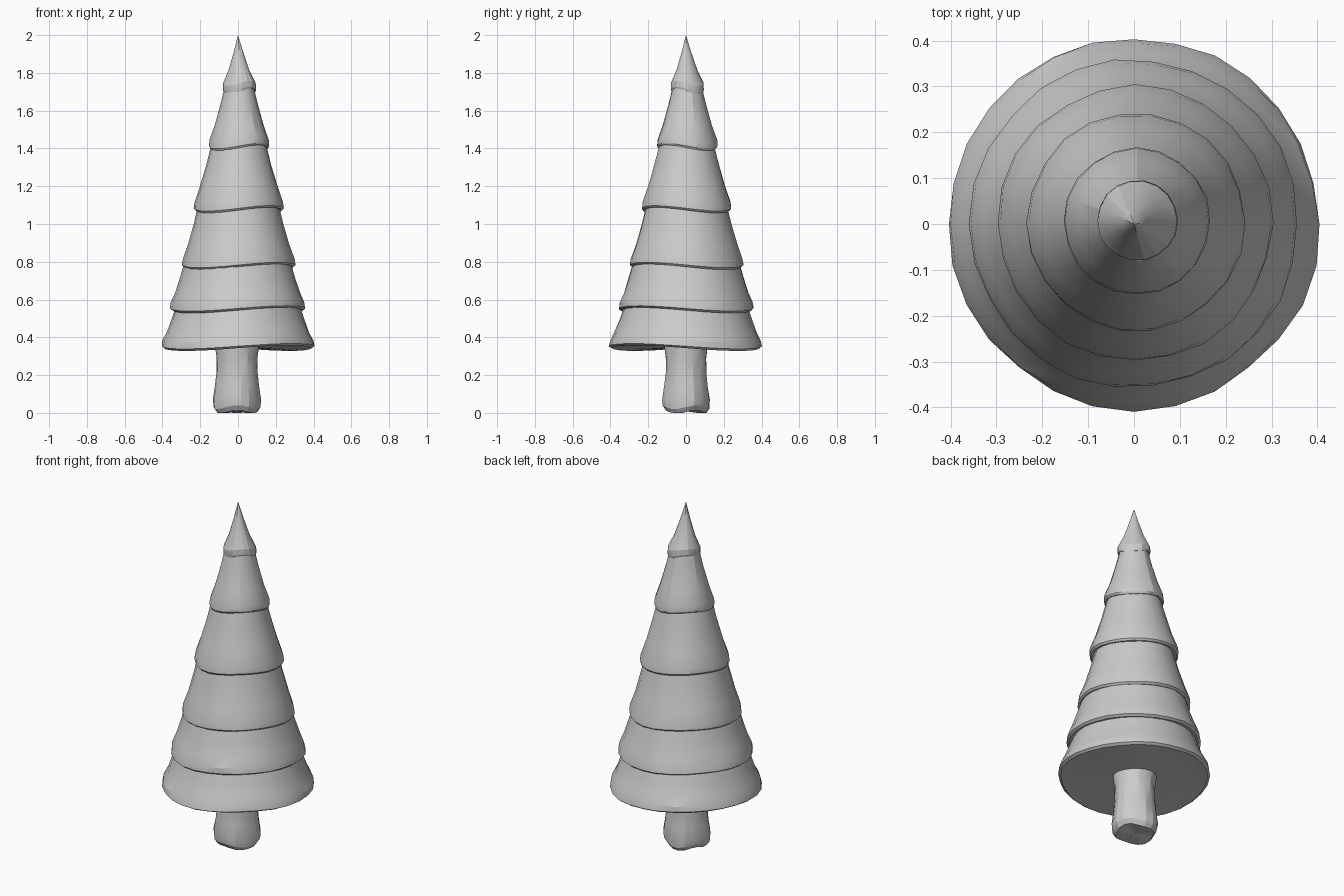
import bpy, bmesh, math, random

random.seed(4)
cube = bpy.data.objects.get("Cube")
if cube:
    bpy.data.objects.remove(cube, do_unlink=True)

# One plain grey for the whole tree
grey = bpy.data.materials.new("plain_grey")
grey.use_nodes = True
colour = (0.6, 0.6, 0.6, 1)
grey.diffuse_color = colour
grey.node_tree.nodes["Principled BSDF"].inputs["Base Color"].default_value = colour


def lathe(name, profile, sides, shape, closed_tip=False):
    """Spin (radius, height) points; shape(r, z, angle, ring) returns a vertex."""
    bm = bmesh.new()
    rings = []
    for k, (r, z) in enumerate(profile):
        rings.append([bm.verts.new(shape(r, z, math.tau * i / sides, k)) for i in range(sides)])
    for low, high in zip(rings, rings[1:]):
        for i in range(sides):
            j = (i + 1) % sides
            bm.faces.new((low[i], low[j], high[j], high[i]))
    for ring in (rings[0], rings[-1]):
        centre = [sum(v.co[a] for v in ring) / sides for a in range(3)]
        hub = bm.verts.new(centre)
        for i in range(sides):
            bm.faces.new((hub, ring[i], ring[(i + 1) % sides]))
    if closed_tip:
        bmesh.ops.remove_doubles(bm, verts=bm.verts, dist=0.0005)
    bmesh.ops.recalc_face_normals(bm, faces=bm.faces)
    mesh = bpy.data.meshes.new(name)
    bm.to_mesh(mesh)
    bm.free()
    mesh.materials.append(grey)
    obj = bpy.data.objects.new(name, mesh)
    bpy.context.collection.objects.link(obj)
    bpy.context.view_layer.objects.active = obj
    obj.select_set(True)
    bpy.ops.object.shade_smooth_by_angle(angle=math.radians(20))
    obj.select_set(False)
    return obj


# Branch tiers: hem height, hem radius, top height, top radius, sideways shift
tiers = [
    (0.345, 0.405, 0.57, 0.325, 0),
    (0.545, 0.358, 0.80, 0.28, 0),
    (0.775, 0.300, 1.10, 0.213, 0.002),
    (1.075, 0.238, 1.43, 0.143, 0.004),
    (1.405, 0.160, 1.73, 0.076, 0.006),
    (1.705, 0.088, 2.00, 0.0, 0.008),
]

for n, (z0, r0, z1, r1, shift) in enumerate(tiers):
    h = z1 - z0
    tip = n == len(tiers) - 1

    def tier_shape(r, z, a, k, z0=z0, h=h, shift=shift, tip=tip):
        # The hem droops on two opposite sides and fades out upwards
        fade = max(0, 1 - (z - z0) / h)
        droop = -0.015 * math.sin(2 * a) * fade
        r *= 1 + 0.006 * math.sin(5 * a + z0 * 9) + random.uniform(-0.006, 0.006)
        off = shift * (fade if tip else 1)
        return r * math.cos(a) + off, r * math.sin(a) + off, z + droop

    profile = [
        (r0 * 0.72, z0 + 0.004),
        (r0 * 0.965, z0 - 0.002),
        (r0, z0 + 0.008),
        (r0 * 0.985, z0 + 0.04),
        (r0 + (r1 - r0) * 0.36, z0 + h * 0.36),
        (r0 + (r1 - r0) * 0.7, z0 + h * 0.68),
        (r1, z1),
    ]
    lathe(f"branch_tier_{n + 1}", profile, 28 - 2 * n, tier_shape, tip)


# Trunk with a flared, lumpy foot
def trunk_shape(r, z, a, k):
    foot = max(0, 1 - z / 0.2)
    r *= 1 + 0.04 * foot * math.sin(4 * a + 0.6) + random.uniform(-0.008, 0.008)
    if z < 0.05:
        z = max(0, z + 0.01 * math.sin(3 * a))
    return r * math.cos(a) - 0.005, r * math.sin(a), z


lathe("trunk", [(0.06, 0.008), (0.105, 0.005), (0.122, 0.03), (0.126, 0.07), (0.116, 0.14),
                (0.109, 0.21), (0.108, 0.29), (0.116, 0.35), (0.118, 0.42)], 18, trunk_shape)
